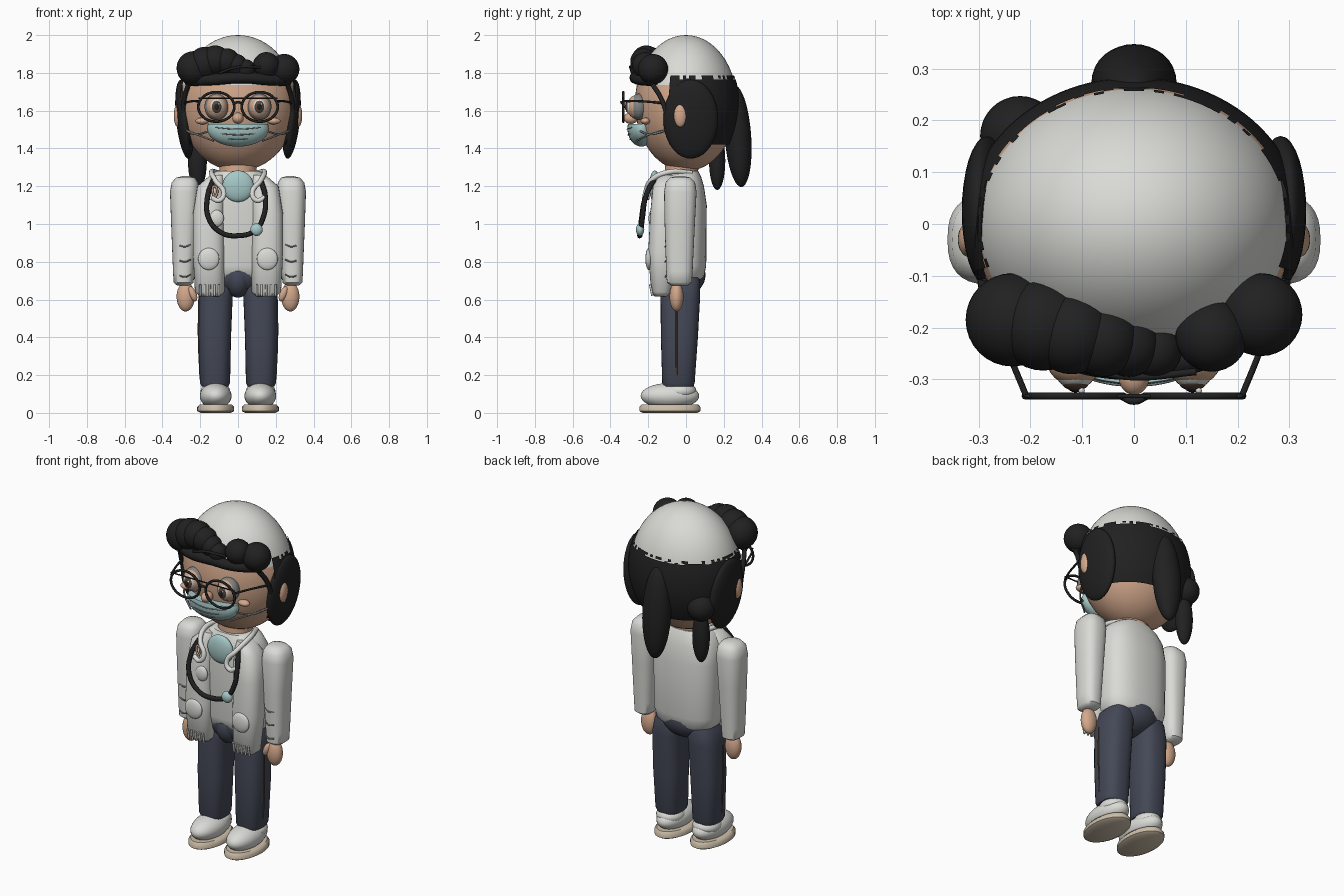
import bpy, bmesh, math, random
from mathutils import Vector, Matrix, Euler

random.seed(4)
if "Cube" in bpy.data.objects:
    bpy.data.objects.remove(bpy.data.objects["Cube"])


def material(name, r, g, b):
    m = bpy.data.materials.new(name)
    m.use_nodes = True
    m.diffuse_color = (r, g, b, 1)
    bsdf = next(n for n in m.node_tree.nodes if n.type == "BSDF_PRINCIPLED")
    bsdf.inputs["Base Color"].default_value = (r, g, b, 1)
    bsdf.inputs["Roughness"].default_value = 0.7
    return m


white = material("cloth white", .70, .70, .67)
skin = material("skin", .65, .39, .26)
black = material("hair black", .015, .015, .016)
navy = material("trouser navy", .058, .066, .095)
teal = material("mask teal", .38, .58, .57)
beige = material("sole beige", .60, .51, .39)
grey = material("seam grey", .22, .23, .23)
brown = material("iris brown", .10, .06, .04)


def finish(name, bm, *mats):
    bmesh.ops.recalc_face_normals(bm, faces=bm.faces)
    me = bpy.data.meshes.new(name)
    bm.to_mesh(me)
    bm.free()
    for m in mats:
        me.materials.append(m)
    ob = bpy.data.objects.new(name, me)
    bpy.context.collection.objects.link(ob)
    bpy.ops.object.select_all(action="DESELECT")
    ob.select_set(True)
    bpy.context.view_layer.objects.active = ob
    bpy.ops.object.shade_smooth_by_angle(angle=math.radians(50))
    return ob


def sphere_mesh(loc, rad, rot=(0, 0, 0), u=32, v=20):
    bm = bmesh.new()
    mat = Matrix.LocRotScale(Vector(loc), Euler(rot), Vector(rad))
    bmesh.ops.create_uvsphere(bm, u_segments=u, v_segments=v, radius=1, matrix=mat)
    return bm


def ball(name, loc, rad, mat, rot=(0, 0, 0)):
    if not isinstance(rad, tuple):
        rad = (rad,) * 3
    return finish(name, sphere_mesh(loc, rad, rot), mat)


def cut(bm, z, clear_above=False, fill=False):
    geom = bm.verts[:] + bm.edges[:] + bm.faces[:]
    res = bmesh.ops.bisect_plane(bm, geom=geom, plane_co=(0, 0, z),
                                 plane_no=(0, 0, 1), clear_outer=clear_above)
    if fill:
        edges = [e for e in res["geom_cut"] if isinstance(e, bmesh.types.BMEdge)]
        bmesh.ops.edgeloop_fill(bm, edges=edges)


def loft(name, sections, mat, power=2.5, n=32):
    """Sections are (z, centre x, centre y, half width, half depth)."""
    bm = bmesh.new()
    rings = []
    for z, cx, cy, rx, ry in sections:
        ring = []
        for i in range(n):
            c, s = math.cos(math.tau * i / n), math.sin(math.tau * i / n)
            px = math.copysign(abs(c) ** (2 / power), c)
            py = math.copysign(abs(s) ** (2 / power), s)
            ring.append(bm.verts.new((cx + rx * px, cy + ry * py, z)))
        rings.append(ring)
    for a, b in zip(rings, rings[1:]):
        for i in range(n):
            j = (i + 1) % n
            bm.faces.new((a[i], a[j], b[j], b[i]))
    bm.faces.new(rings[0])
    bm.faces.new(rings[-1])
    return finish(name, bm, mat)


def tube(name, pts, r, mat, cyclic=False):
    cu = bpy.data.curves.new(name, "CURVE")
    cu.dimensions = "3D"
    cu.bevel_depth = r
    cu.bevel_resolution = 2
    cu.resolution_u = 8
    cu.use_fill_caps = True
    sp = cu.splines.new("BEZIER")
    sp.bezier_points.add(len(pts) - 1)
    for bp, p in zip(sp.bezier_points, pts):
        bp.co = p
        bp.handle_left_type = bp.handle_right_type = "AUTO"
    sp.use_cyclic_u = cyclic
    cu.materials.append(mat)
    ob = bpy.data.objects.new(name, cu)
    bpy.context.collection.objects.link(ob)
    return ob


# Head with a white cap above the brow line
bm = sphere_mesh((0, 0, 1.64), (.31, .27, .36), u=48, v=32)
cut(bm, 1.735)
for f in bm.faces:
    f.material_index = int(f.calc_center_median().z > 1.735)
finish("head_and_cap", bm, skin, white)

# Back hair shell with a ragged top edge
bm = sphere_mesh((0, 0, 1.63), (.325, .283, .37), u=96, v=48)
for z in (1.42, 1.765, 1.785):
    cut(bm, z)
drop = []
for f in bm.faces:
    c = f.calc_center_median()
    ragged = 1.765 < c.z < 1.785 and random.random() < .4
    if c.y < -.09 or c.z < 1.42 or c.z > 1.785 or ragged:
        drop.append(f)
bmesh.ops.delete(bm, geom=drop, context="FACES")
finish("back_hair", bm, black)

# Front hair rolls, wide at the temples and shrinking to the middle
for i, (x, y, z, r) in enumerate([(-.235, -.185, 1.825, .09), (-.175, -.195, 1.85, .088),
                                  (-.12, -.21, 1.865, .08), (-.06, -.225, 1.86, .07),
                                  (-.01, -.235, 1.84, .06), (.04, -.245, 1.82, .052),
                                  (.15, -.215, 1.84, .07), (.245, -.175, 1.82, .08)]):
    ball("fringe_roll_%d" % i, (x, y, z), r, black)
tube("fringe_band", [(-.27, -.17, 1.76), (-.13, -.25, 1.765), (.03, -.27, 1.775),
                     (.15, -.245, 1.765), (.27, -.17, 1.76)], .03, black)
tube("fringe_strand", [(-.10, -.28, 1.8), (0, -.295, 1.83), (.12, -.285, 1.83)], .007, black)

# Tied hair at the back
ball("ponytail", (0, .275, 1.465), (.082, .07, .27), black, (math.radians(4), 0, 0))
ball("side_bun", (-.22, .17, 1.51), .077, black)
ball("side_tail", (-.215, .165, 1.335), (.05, .043, .155), black)

for s, side in ((1, "left"), (-1, "right")):
    # Hair locks, ears and cheeks
    ball(side + "_hair_lock", (s * .283, .025, 1.555), (.045, .145, .21), black, (0, s * .1, 0))
    tube(side + "_temple_strand", [(s * .25, -.2, 1.77), (s * .285, -.13, 1.66),
                                   (s * .29, -.08, 1.5)], .013, black)
    ball(side + "_ear", (s * .318, -.03, 1.575), (.022, .034, .062), skin)
    ball(side + "_cheek", (s * .19, -.215, 1.545), (.035, .025, .018), skin)

    # Eyes built from nested shells
    ex = s * .113
    ball(side + "_eyelid", (ex, -.25, 1.62), (.064, .05, .07), grey)
    ball(side + "_eye_rim", (ex, -.262, 1.62), (.056, .05, .063), skin)
    ball(side + "_eyeball", (ex, -.277, 1.62), (.042, .042, .048), white)
    ball(side + "_iris", (ex, -.302, 1.62), (.028, .02, .034), brown)
    ball(side + "_pupil", (ex, -.312, 1.62), (.016, .013, .02), black)
    ball(side + "_glint", (ex + .012, -.322, 1.635), .006, white)

    # Round glasses
    ring = []
    for i in range(16):
        a = math.tau * i / 16
        ring.append((s * .115 + .095 * math.cos(a), -.332, 1.62 + .078 * math.sin(a)))
    tube(side + "_lens_frame", ring, .007, black, True)
    tube(side + "_glasses_arm", [(s * .208, -.332, 1.65), (s * .245, -.24, 1.65),
                                 (s * .31, -.04, 1.63)], .006, black)

    # Mask straps
    for z in (1.5, 1.44):
        tube(side + "_mask_strap", [(s * .13, -.26, z), (s * .22, -.19, 1.475),
                                    (s * .285, -.09, 1.5)], .005, grey)

    # Sleeves and hands
    loft(side + "_sleeve", [(.675, s * .288, -.035, .035, .045), (.69, s * .288, -.035, .053, .066),
                            (.75, s * .288, -.035, .056, .07), (1.0, s * .285, -.033, .069, .08),
                            (1.17, s * .283, -.03, .077, .086), (1.22, s * .281, -.03, .07, .078),
                            (1.245, s * .278, -.03, .05, .055), (1.253, s * .275, -.03, .02, .022)], white)
    ball(side + "_hand", (s * .277, -.05, .615), (.048, .037, .078), skin)
    ball(side + "_thumb", (s * .24, -.07, .63), (.02, .02, .042), skin, (0, s * .4, 0))
    for z in (.72, .8, .88):
        tube(side + "_sleeve_fold", [(s * .25, -.1, z + .012), (s * .28, -.11, z),
                                     (s * .31, -.105, z + .006)], .004, grey)

    # Coat fronts with pockets
    loft(side + "_coat_front", [(.615, s * .15, -.13, .05, .035), (.64, s * .15, -.13, .078, .055),
                                (.85, s * .155, -.12, .084, .08), (1.05, s * .155, -.11, .084, .08),
                                (1.2, s * .14, -.1, .075, .075), (1.26, s * .11, -.09, .035, .05)], white)
    ball(side + "_pocket", (s * .155, -.197, .815), (.056, .018, .058), white)
    for k in range(5):
        x = s * (.1 + .025 * k)
        tube(side + "_hem_fold", [(x, -.178, .62), (x, -.19, .68)], .006, white)

    # Trouser legs with side seam, shoes and soles
    loft(side + "_trouser_leg", [(.14, s * .122, -.04, .07, .08), (.16, s * .122, -.04, .08, .086),
                                 (.4, s * .123, -.035, .086, .098), (.62, s * .118, -.03, .09, .105),
                                 (.7, s * .105, -.025, .085, .1), (.75, s * .1, -.02, .05, .07)], navy, 2.6)
    tube(side + "_side_seam", [(s * .2, -.05, .2), (s * .208, -.05, .4), (s * .206, -.05, .6)], .005, brown)
    ball(side + "_shoe", (s * .118, -.085, .09), (.084, .155, .068), white)
    ball(side + "_shoe_collar", (s * .12, -.03, .115), (.078, .085, .05), white)
    loft(side + "_sole", [(0, s * .118, -.085, .08, .145), (.01, s * .118, -.085, .098, .162),
                          (.03, s * .118, -.085, .098, .162), (.045, s * .118, -.085, .085, .15)], beige, 2)

    # Stethoscope ear tubes
    tube(side + "_ear_tube", [(s * .1, .03, 1.27), (s * .14, -.09, 1.275), (s * .12, -.185, 1.23),
                              (s * .075, -.215, 1.16), (s * .1, -.22, 1.125),
                              (s * .14, -.215, 1.14)], .014, white)

tube("glasses_bridge", [(-.025, -.332, 1.635), (0, -.342, 1.645), (.025, -.332, 1.635)], .007, black)
tube("glasses_bar", [(-.21, -.332, 1.665), (.21, -.332, 1.665)], .004, black)
ball("nose", (0, -.292, 1.56), (.03, .038, .03), skin)

# Face mask with flat top and pleats
bm = sphere_mesh((0, -.235, 1.505), (.163, .075, .095))
cut(bm, 1.53, True, True)
finish("face_mask", bm, teal)
for z, w in ((1.505, .12), (1.475, .115), (1.45, .09)):
    y = -.235 - .076 * math.sqrt(1 - ((z - 1.505) / .095) ** 2)
    tube("mask_pleat", [(-w, y + .026, z + .006), (-w / 2, y + .006, z), (0, y, z - .003),
                        (w / 2, y + .006, z), (w, y + .026, z + .006)], .003, grey)

# Neck, torso and hips
loft("neck", [(1.2, 0, -.03, .095, .085), (1.33, 0, -.02, .1, .09)], skin, 2)
loft("torso", [(.7, 0, -.02, .16, .1), (.72, 0, -.025, .185, .12), (.78, 0, -.025, .198, .132),
               (1.1, 0, -.025, .2, .135), (1.2, 0, -.03, .19, .125), (1.25, 0, -.03, .155, .11),
               (1.28, 0, -.03, .115, .095)], white)
ball("hips", (0, -.025, .73), (.165, .128, .115), navy)
ball("trouser_front", (0, -.07, .71), (.072, .09, .1), navy)

# Scrubs neckline, ribbon pin and chest pocket
ball("scrub_neckline", (0, -.165, 1.2), (.083, .03, .083), teal)
tube("ribbon_pin", [(-.115, -.2, 1.13), (-.135, -.2, 1.18), (-.125, -.2, 1.2),
                    (-.11, -.2, 1.17), (-.13, -.2, 1.13)], .006, skin)
ball("chest_pocket", (-.115, -.18, 1.03), (.04, .018, .045), white)

# Stethoscope hose and chest piece
tube("stethoscope_hose", [(-.13, -.17, 1.235), (-.162, -.215, 1.14), (-.155, -.235, 1.03),
                          (-.09, -.243, .955), (0, -.245, .938), (.09, -.24, .965),
                          (.135, -.23, 1.04), (.145, -.215, 1.14), (.12, -.17, 1.235)], .014, black)
ball("chest_piece", (.098, -.243, .97), (.033, .022, .033), teal)
